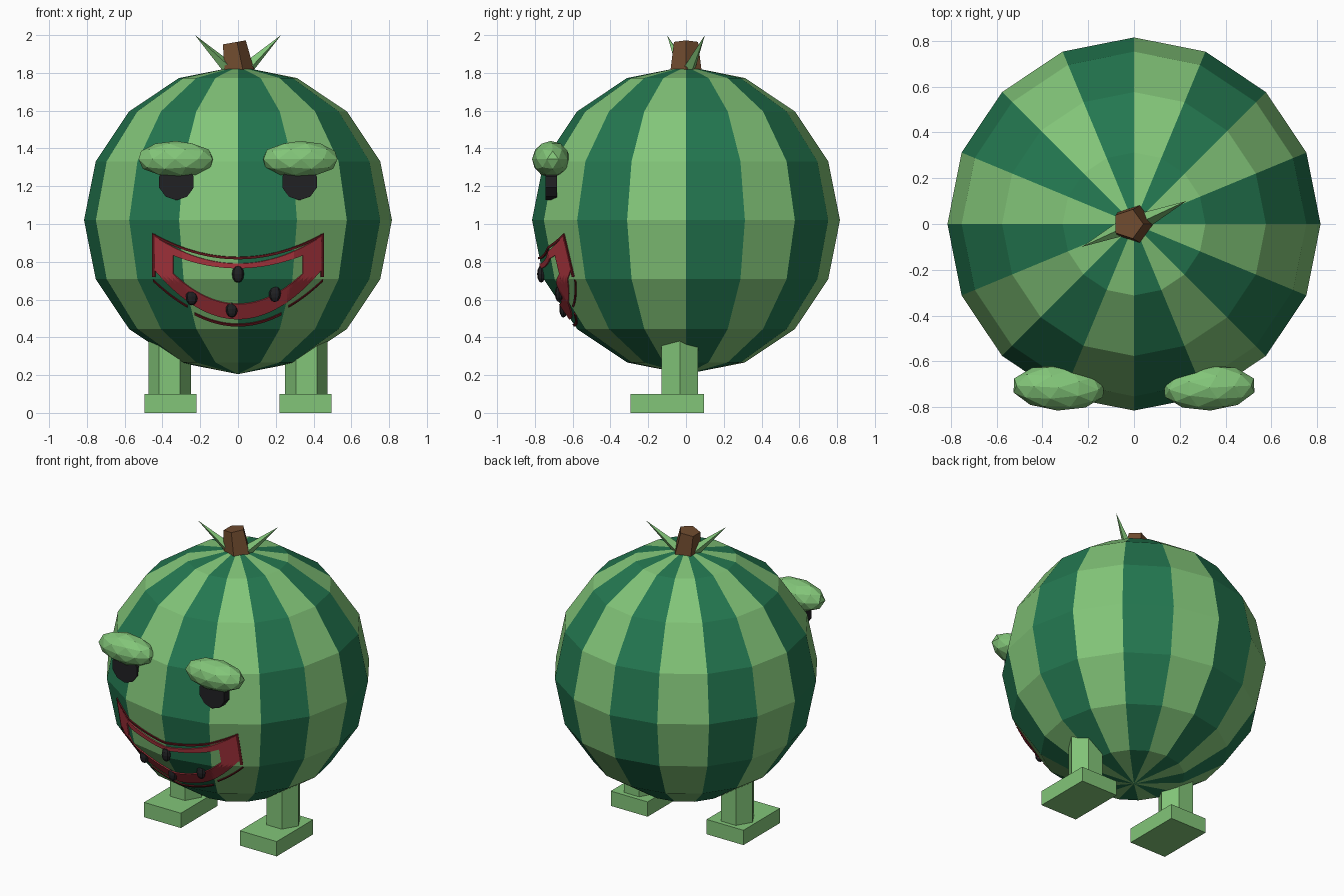
import bpy, bmesh, math
from mathutils import Vector, Matrix
from mathutils.bvhtree import BVHTree

if "Cube" in bpy.data.objects:
    bpy.data.objects.remove(bpy.data.objects["Cube"])


def material(name, rgb):
    m = bpy.data.materials.new(name)
    m.diffuse_color = (*rgb, 1)
    m.use_nodes = True
    m.node_tree.nodes["Principled BSDF"].inputs["Base Color"].default_value = m.diffuse_color
    return m


LIGHT = material("light green", (0.225, 0.56, 0.19))
DARK = material("dark green", (0.017, 0.185, 0.08))
BROWN = material("stem brown", (0.16, 0.07, 0.028))
BLACK = material("seed black", (0.015, 0.015, 0.017))
RED = material("flesh red", (0.46, 0.04, 0.055))
MAROON = material("lip maroon", (0.14, 0.01, 0.014))


def finish(name, bm, *mats):
    bmesh.ops.recalc_face_normals(bm, faces=bm.faces[:])
    me = bpy.data.meshes.new(name)
    bm.to_mesh(me)
    bm.free()
    for m in mats:
        me.materials.append(m)
    ob = bpy.data.objects.new(name, me)
    bpy.context.collection.objects.link(ob)
    return ob


def place(loc, scale=(1, 1, 1), rot=Matrix()):
    return Matrix.Translation(loc) @ rot @ Matrix.Diagonal((*scale, 1))


# Melon body with alternating stripes
R, CZ, SEG = 0.815, 1.02, 16
bm = bmesh.new()
bmesh.ops.create_uvsphere(bm, u_segments=SEG, v_segments=8, radius=R,
                          matrix=Matrix.Translation((0, 0, CZ)))
for f in bm.faces:
    c = f.calc_center_median()
    sector = int((math.atan2(c.y, c.x) % math.tau) / math.tau * SEG)
    f.material_index = 1 - sector % 2
surface = BVHTree.FromBMesh(bm)
finish("melon_body", bm, LIGHT, DARK)


def front_y(x, z):
    """y of the melon's front skin at x, z"""
    return surface.ray_cast(Vector((x, -3, z)), Vector((0, 1, 0)))[0].y


# Stem: leaning, tapered pentagon
bm = bmesh.new()
bmesh.ops.create_cone(bm, cap_ends=True, segments=5, radius1=0.087, radius2=0.067, depth=0.16,
                      matrix=Matrix.Translation((0, 0, 1.89)) @ Matrix.Rotation(-math.pi / 2, 4, 'Z'))
top = max(v.co.z for v in bm.verts)
# turn one corner towards +x, then lean the top
corner = max(bm.verts, key=lambda v: v.co.xy.length).co
bmesh.ops.rotate(bm, verts=bm.verts, cent=(0, 0, 0),
                 matrix=Matrix.Rotation(-math.atan2(corner.y, corner.x), 3, 'Z'))
for v in bm.verts:
    if v.co.z > top - 0.01:
        v.co.x -= 0.026
        v.co.z -= 0.014 * v.co.x / 0.08 * -1 + 0.005
finish("stem", bm, BROWN)

# Two pointed leaves beside the stem
for side, label in ((1, "right"), (-1, "left")):
    base, tip = Vector((0.045 * side, 0.015 * side, 1.82)), Vector((0.228 * side, 0.1 * side, 2.0))
    d = tip - base
    bm = bmesh.new()
    bmesh.ops.create_cone(bm, cap_ends=True, segments=4, radius1=0.036, radius2=0, depth=d.length,
                          matrix=place((base + tip) / 2, rot=d.to_track_quat('Z', 'Y').to_matrix().to_4x4()))
    finish("leaf_" + label, bm, LIGHT)

for side, label in ((1, "right"), (-1, "left")):
    # Brows
    bm = bmesh.new()
    bmesh.ops.create_icosphere(bm, subdivisions=2, radius=1,
                               matrix=place((0.329 * side, -0.715, 1.343), (0.206 * side, 0.1, 0.097),
                                            Matrix.Rotation(0.05 * side, 4, 'Z')))
    finish("brow_" + label, bm, LIGHT)
    # Eyes
    bm = bmesh.new()
    bmesh.ops.create_cone(bm, cap_ends=True, segments=10, radius1=0.096, radius2=0.096, depth=0.06,
                          matrix=place((0.326 * side, -0.714, 1.222), rot=Matrix.Rotation(math.pi / 2, 4, 'X')))
    finish("eye_" + label, bm, BLACK)
    # Legs
    bm = bmesh.new()
    bmesh.ops.create_cone(bm, cap_ends=True, segments=6, radius1=0.1125, radius2=0.1125, depth=0.4,
                          matrix=place((0.362 * side, -0.033, 0.29), rot=Matrix.Rotation(math.pi / 2, 4, 'Z')))
    finish("leg_" + label, bm, LIGHT)
    # Feet
    bm = bmesh.new()
    bmesh.ops.create_cube(bm, size=1, matrix=place((0.358 * side, -0.1, 0.05), (0.275, 0.39, 0.1)))
    finish("foot_" + label, bm, LIGHT)


def skin_strip(name, x0, x1, low, high, mat, nx=48, nz=4):
    """thin plate hugging the melon between two curves z = low(x), high(x)"""
    bm = bmesh.new()
    rows = []
    for i in range(nx + 1):
        x = x0 + (x1 - x0) * i / nx
        zs = [low(x) + (high(x) - low(x)) * j / nz for j in range(nz + 1)]
        rows.append([bm.verts.new((x, front_y(x, z) - 0.008, z)) for z in zs])
    for a, b in zip(rows, rows[1:]):
        for j in range(nz):
            bm.faces.new((a[j], b[j], b[j + 1], a[j + 1]))
    for v in bm.verts:
        v.normal_update()
    ob = finish(name, bm, mat)
    if ob.data.polygons[0].normal.y > 0:
        ob.data.flip_normals()
    mod = ob.modifiers.new("thickness", 'SOLIDIFY')
    mod.thickness = 0.008


def bowl(base, rise, half):
    return lambda x: base + rise * (x / half) ** 2


# Mouth: red flesh ring in a crescent
gum_top, gum_low = bowl(0.79, 0.13, 0.42), bowl(0.495, 0.235, 0.42)
skin_strip("upper_gum", -0.42, 0.42, bowl(0.765, 0.075, 0.36), gum_top, RED)
skin_strip("lower_gum", -0.345, 0.345, gum_low, bowl(0.575, 0.13, 0.31), RED)
# Lip lines
lip_top = bowl(0.825, 0.125, 0.455)
skin_strip("upper_lip", -0.455, 0.455, lambda x: lip_top(x) - 0.012, lip_top, MAROON, nz=1)
lip_low = bowl(0.457, 0.06, 0.23)
skin_strip("lower_lip", -0.23, 0.23, lip_low, lambda x: lip_low(x) + 0.012, MAROON, nz=1)
for s, label in ((1, "right"), (-1, "left")):
    skin_strip("cheek_gum_" + label, 0.345 * s, 0.442 * s, gum_low, gum_top, RED, 10, 10)
    skin_strip("lip_corner_" + label, 0.44 * s, 0.455 * s,
               lambda x: 0.72, lambda x: 0.945, MAROON, 2, 14)
    skin_strip("lip_side_" + label, 0.27 * s, 0.45 * s, bowl(0.48, 0.215, 0.45),
               bowl(0.489, 0.215, 0.45), MAROON, 14, 1)

# Seeds around the mouth
for i, (x, z) in enumerate(((0, 0.735), (-0.245, 0.615), (-0.033, 0.55), (0.195, 0.633))):
    bm = bmesh.new()
    bmesh.ops.create_uvsphere(bm, u_segments=8, v_segments=6, radius=1,
                              matrix=place((x, front_y(x, z) - 0.008, z), (0.032, 0.022, 0.046)))
    finish(f"seed_{i + 1}", bm, BLACK)
